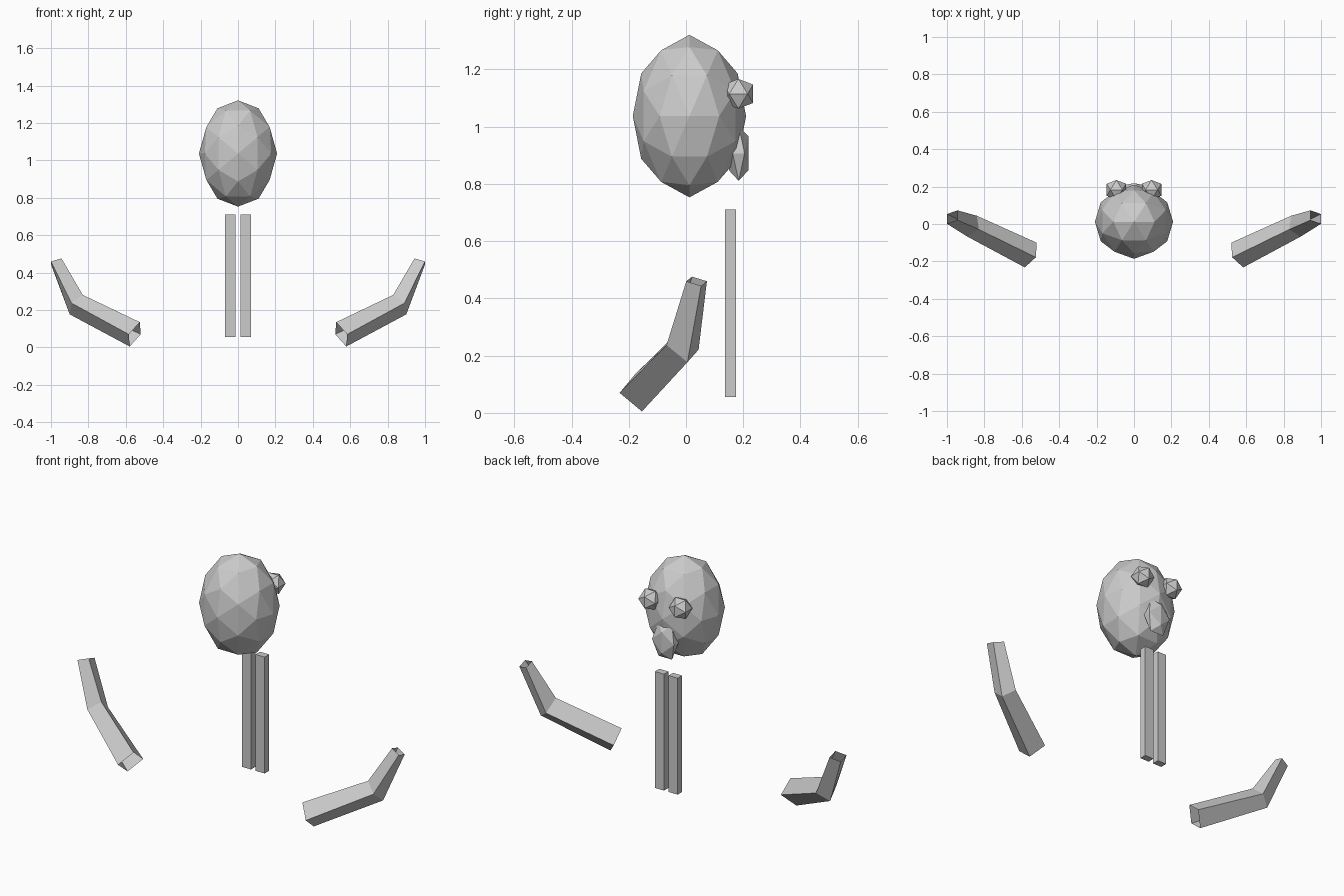
import bpy, bmesh, math
from mathutils import Matrix, Vector

if "Cube" in bpy.data.objects:
    bpy.data.objects.remove(bpy.data.objects["Cube"], do_unlink=True)

# One plain grey for everything
GREY = (0.6, 0.6, 0.6, 1)
grey = bpy.data.materials.new("plain_grey")
grey.use_nodes = True
grey.diffuse_color = GREY
grey.node_tree.nodes["Principled BSDF"].inputs["Base Color"].default_value = GREY


def finish(name, bm):
    mesh = bpy.data.meshes.new(name)
    bm.to_mesh(mesh)
    bm.free()
    mesh.materials.append(grey)
    obj = bpy.data.objects.new(name, mesh)
    bpy.context.collection.objects.link(obj)
    return obj


def faceted_ball(name, centre, radii, detail):
    # Tilted so that one edge of the icosahedron lies level across the top
    tilt = Matrix.Rotation(-math.atan(2) / 2, 4, "Y")
    place = Matrix.Translation(centre) @ Matrix.Diagonal((*radii, 1)) @ tilt
    bm = bmesh.new()
    bmesh.ops.create_icosphere(bm, subdivisions=detail, radius=1, matrix=place)
    finish(name, bm)


def box(name, centre, size):
    bm = bmesh.new()
    place = Matrix.Translation(centre) @ Matrix.Diagonal((*size, 1))
    bmesh.ops.create_cube(bm, size=1, matrix=place)
    finish(name, bm)


def square_tube(name, sections, side):
    # Each section: centre and two half diagonals; both ends stay open
    bm = bmesh.new()
    rings = []
    for centre, up, out in sections:
        c, u, o = Vector(centre), Vector(up), Vector(out)
        ring = []
        for p in (c + u, c + o, c - u, c - o):
            ring.append(bm.verts.new((p.x * side, p.y, p.z)))
        rings.append(ring)
    for low, high in zip(rings, rings[1:]):
        for i in range(4):
            j = (i + 1) % 4
            quad = (low[i], low[j], high[j], high[i])
            bm.faces.new(quad if side > 0 else quad[::-1])
    finish(name, bm)


# Head and mouth
faceted_ball("head", (0, 0.012, 1.037), (0.209, 0.198, 0.284), 2)
faceted_ball("mouth", (0, 0.184, 0.907), (0.08, 0.04, 0.113), 1)

# Open bent arm: lower end, elbow, upper end
ARM = [
    ((0.552, -0.166, 0.07), (-0.027, -0.012, 0.065), (0.032, -0.066, 0)),
    ((0.865, -0.012, 0.229), (-0.035, -0.017, 0.052), (0.025, -0.056, 0.008)),
    ((0.972, 0.037, 0.46), (-0.028, -0.016, 0.016), (0.028, -0.036, 0)),
]

# Paired parts
for side, label in ((1, "left"), (-1, "right")):
    faceted_ball(label + "_eye", (side * 0.094, 0.183, 1.115), (0.061,) * 3, 1)
    box(label + "_leg", (side * 0.0425, 0.1555, 0.3835), (0.056, 0.039, 0.655))
    square_tube(label + "_arm", ARM, side)
